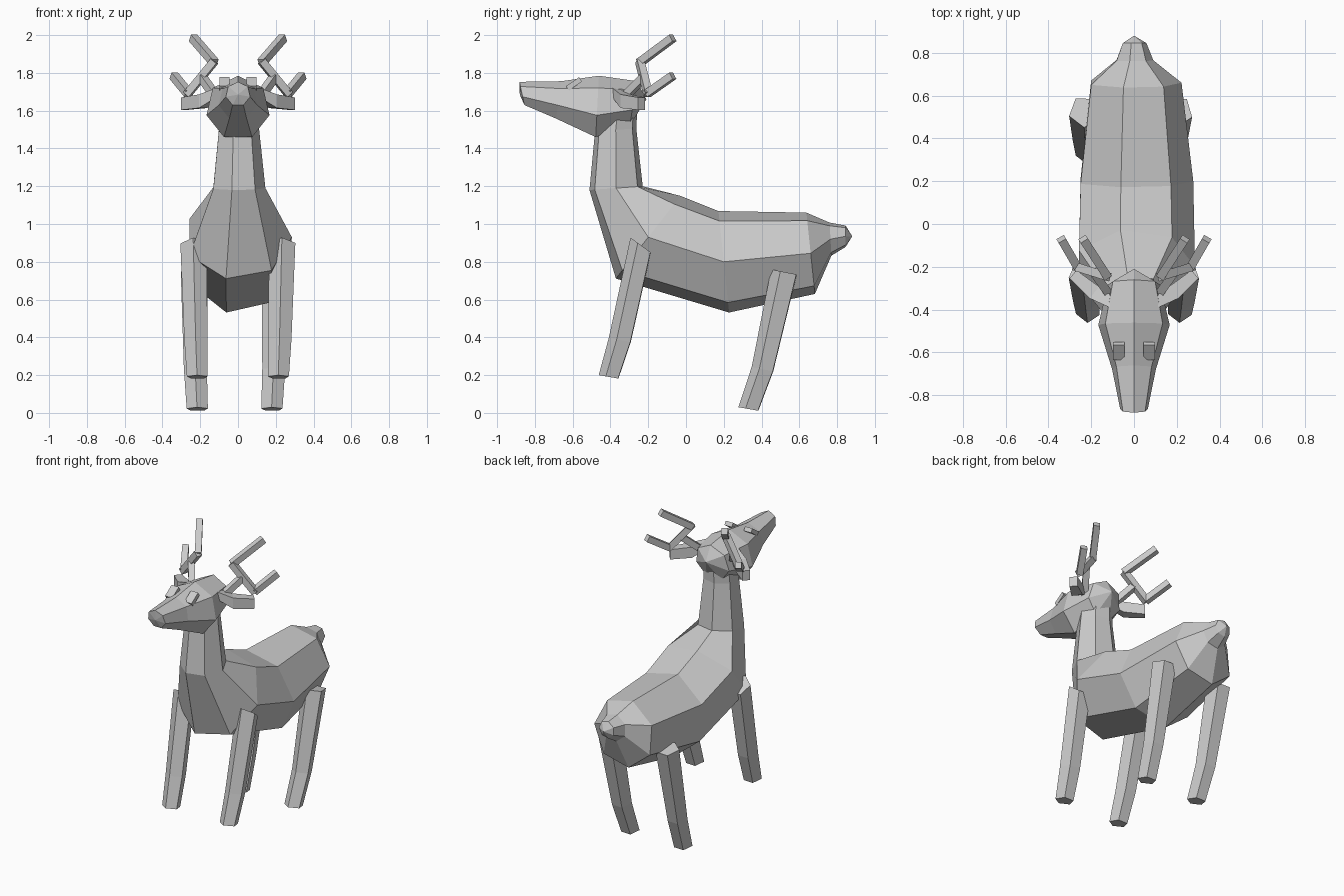
import bpy, bmesh, math
from mathutils import Vector

if "Cube" in bpy.data.objects:
    bpy.data.objects.remove(bpy.data.objects["Cube"])

grey = bpy.data.materials.new("plain_grey")
grey.diffuse_color = (0.6, 0.6, 0.6, 1)
grey.use_nodes = True
grey.node_tree.nodes["Principled BSDF"].inputs["Base Color"].default_value = grey.diffuse_color


def finish(name, bm):
    bmesh.ops.recalc_face_normals(bm, faces=bm.faces)
    me = bpy.data.meshes.new(name)
    bm.to_mesh(me)
    bm.free()
    me.materials.append(grey)
    ob = bpy.data.objects.new(name, me)
    bpy.context.collection.objects.link(ob)
    return ob


def skin(name, rings, start=None, end=None):
    """Bridge rings of points; each end is a flat cap or a fan to a tip."""
    bm = bmesh.new()
    vs = [[bm.verts.new(p) for p in r] for r in rings]
    n = len(vs[0])
    for a, b in zip(vs, vs[1:]):
        for i in range(n):
            j = (i + 1) % n
            bm.faces.new((a[i], a[j], b[j], b[i]))
    for ring, tip in ((vs[0], start), (vs[-1], end)):
        if tip:
            t = bm.verts.new(tip)
            for i in range(n):
                bm.faces.new((ring[i], ring[(i + 1) % n], t))
        else:
            bm.faces.new(ring)
    return finish(name, bm)


def ring(x, y, z, r, tilt, n, phase):
    """Regular polygon around a path point; tilt leans its top toward +y."""
    t = math.radians(tilt)
    up = Vector((0, math.sin(t), math.cos(t)))
    pts = []
    for i in range(n):
        a = math.radians(phase) + math.tau * i / n
        pts.append(Vector((x, y, z)) + Vector((r * math.cos(a), 0, 0)) + up * r * math.sin(a))
    return pts


def bar(name, a, b, w):
    """Square bar between two points."""
    a, b = Vector(a), Vector(b)
    d = (b - a).normalized()
    u = d.cross(Vector((0, 0, 1))).normalized() * w / 2
    v = d.cross(u).normalized() * w / 2
    return skin(name, [[p + u + v, p - u + v, p - u - v, p + u - v] for p in (a, b)])


# Neck, body and tail: one seven-sided skin
body = [(-0.36, 1.62, 0.105, 90), (-0.372, 1.50, 0.112, 88), (-0.37, 1.19, 0.145, 86),
        (-0.20, 0.93, 0.285, 38), (0.20, 0.80, 0.277, -6), (0.66, 0.845, 0.222, -6),
        (0.765, 0.92, 0.09, -3), (0.845, 0.935, 0.058, 0)]
skin("body", [ring(0, y, z, r, t, 7, 0) for y, z, r, t in body], end=(0, 0.88, 0.935))

# Head: seven sides with a ridge on top
head = [(-0.868, 1.688, 0.066, -12), (-0.675, 1.652, 0.105, 8),
        (-0.47, 1.614, 0.171, 3), (-0.28, 1.632, 0.126, 9)]
skin("head", [ring(0, y, z, r, t, 7, 90) for y, z, r, t in head],
     start=(0, -0.88, 1.685), end=(0, -0.21, 1.66))

# Legs: five-sided, leaning forward toward the feet (x, y, z, radius, tilt)
legs = {
    "front_leg_right": [(0.235, -0.235, 0.885, 0.073, 126), (0.222, -0.345, 0.385, 0.065, 100), (0.215, -0.405, 0.19, 0.058, 100)],
    "front_leg_left": [(-0.235, -0.235, 0.885, 0.073, 126), (-0.222, -0.345, 0.385, 0.065, 100), (-0.215, -0.405, 0.19, 0.058, 100)],
    "hind_leg_right": [(0.20, 0.525, 0.745, 0.076, 101), (0.19, 0.41, 0.23, 0.064, 100), (0.18, 0.335, 0.02, 0.059, 100)],
    "hind_leg_left": [(-0.23, 0.525, 0.745, 0.076, 101), (-0.225, 0.41, 0.23, 0.064, 100), (-0.215, 0.335, 0.02, 0.059, 100)],
}
for name, path in legs.items():
    skin(name, [ring(*p, 5, -20) for p in path])

for s, side in ((1, "right"), (-1, "left")):
    # Eye block, sloping up toward the back
    c = Vector((s * 0.072, -0.593, 1.742))
    f = Vector((0, math.cos(0.6), math.sin(0.6))) * 0.042
    u = Vector((0, -math.sin(0.6), math.cos(0.6))) * 0.014
    x = Vector((0.027, 0, 0))
    skin("eye_" + side, [[c + k + f + u, c + k - f + u, c + k - f - u, c + k + f - u] for k in (x, -x)])

    # Ear: flat blade swept outward and back
    ear = [(0.10, -0.37, 1.695, 0.025, 0.025), (0.185, -0.32, 1.65, 0.036, 0.035),
           (0.285, -0.235, 1.637, 0.033, 0.025)]
    out = Vector((s * 0.64, -0.77, 0))
    rings = []
    for ex, ey, ez, h, w in ear:
        p, k, v = Vector((s * ex, ey, ez)), out * w, Vector((0, 0, h))
        rings.append([p + k + v, p - k + v, p - k - v, p + k - v])
    skin("ear_" + side, rings)

    # Antler: stem, cross bar and two tines
    parts = {"stem": ((0.10, -0.35, 1.65), (0.19, -0.225, 1.775)),
             "cross_bar": ((0.125, -0.245, 1.862), (0.27, -0.20, 1.685)),
             "upper_tine": ((0.125, -0.245, 1.855), (0.238, -0.07, 1.985)),
             "lower_tine": ((0.262, -0.205, 1.69), (0.34, -0.07, 1.785))}
    for part, (a, b) in parts.items():
        bar("antler_%s_%s" % (part, side), (s * a[0], *a[1:]), (s * b[0], *b[1:]), 0.04)
